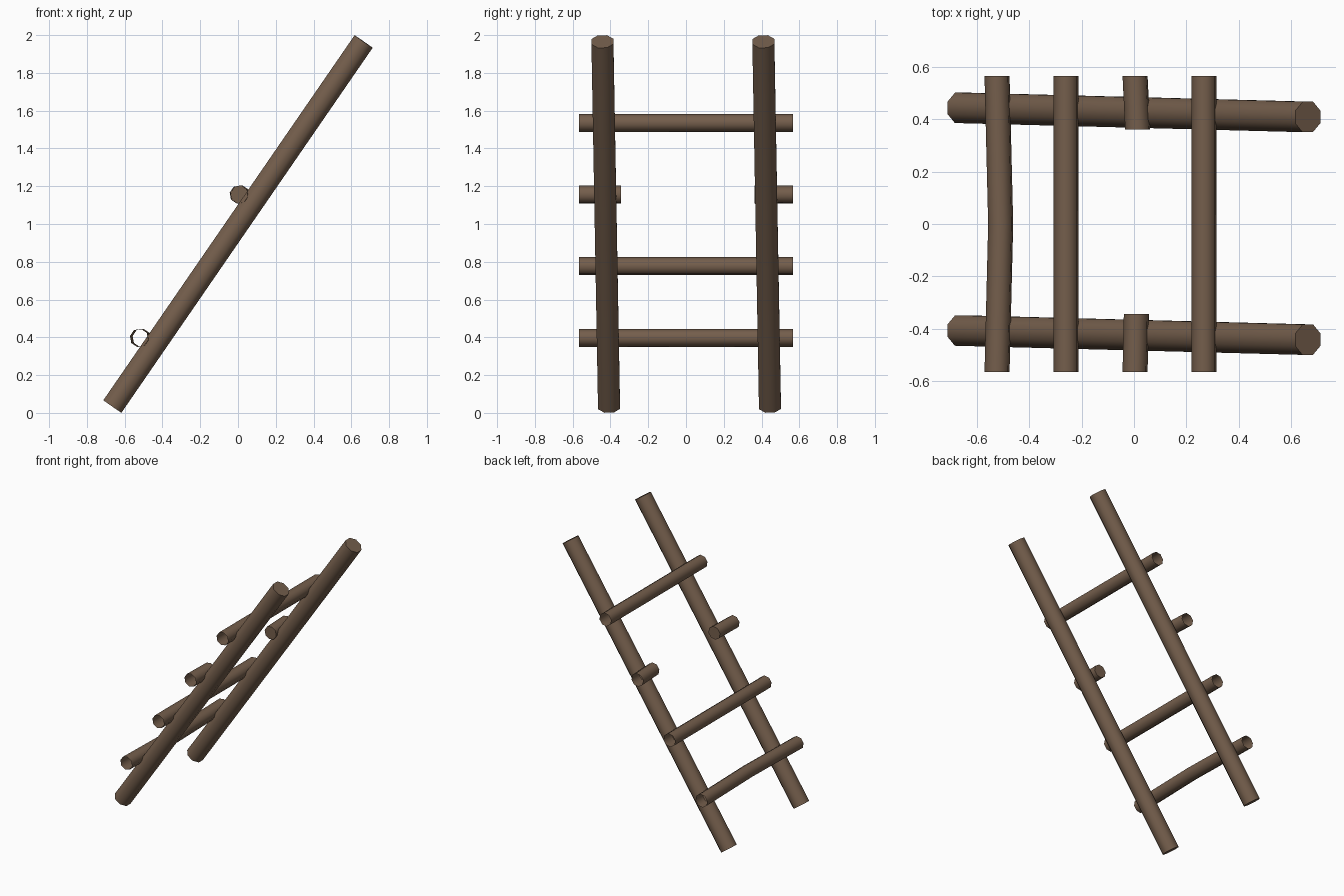
import bpy, bmesh, math
from mathutils import Vector

if "Cube" in bpy.data.objects:
    bpy.data.objects.remove(bpy.data.objects["Cube"])

wood = bpy.data.materials.new("brown_wood")
wood.diffuse_color = (0.175, 0.112, 0.072, 1)
wood.use_nodes = True
wood.node_tree.nodes["Principled BSDF"].inputs["Base Color"].default_value = wood.diffuse_color

SIDES = 8
SLOPE = Vector((1.33, -0.035, 1.932)).normalized()   # lean of the ladder


def pole(name, path, radius, axis, cap_start=False, cap_end=False):
    """Eight-sided pole through the path points, with rings square to axis."""
    axis = Vector(axis).normalized()
    side = Vector((0, 1, 0)) if abs(axis.y) < 0.5 else SLOPE
    u = (side - axis * side.dot(axis)).normalized()
    v = axis.cross(u)
    bm = bmesh.new()
    rings = []
    for p in path:
        ring = []
        for i in range(SIDES):
            a = 2 * math.pi * (i + 0.5) / SIDES
            ring.append(bm.verts.new(Vector(p) + radius * (u * math.cos(a) + v * math.sin(a))))
        rings.append(ring)
    for r0, r1 in zip(rings, rings[1:]):
        for i in range(SIDES):
            j = (i + 1) % SIDES
            bm.faces.new((r0[i], r0[j], r1[j], r1[i]))
    if cap_start:
        bm.faces.new(rings[0][::-1])
    if cap_end:
        bm.faces.new(rings[-1])
    for f in bm.faces:
        f.smooth = len(f.verts) == 4
    for e in bm.edges:
        if any(len(f.verts) > 4 for f in e.link_faces):
            e.smooth = False
    mesh = bpy.data.meshes.new(name)
    bm.to_mesh(mesh)
    bm.free()
    mesh.materials.append(wood)
    bpy.context.collection.objects.link(bpy.data.objects.new(name, mesh))


# Two long leaning rails with closed ends
for name, y in (("front_rail", -0.425), ("back_rail", 0.427)):
    pole(name, [(-0.665, y + 0.0175, 0.034), (0.665, y - 0.0175, 1.966)],
         0.063, SLOPE, True, True)

# Whole rungs: open-ended tubes, the lowest one slightly bent
E = 0.567
R = 0.049
pole("lowest_bent_rung", [(-0.524, -E, 0.397), (-0.510, 0, 0.397), (-0.524, E, 0.397)], R, (0, 1, 0))
pole("second_rung", [(-0.26, -E, 0.777), (-0.26, E, 0.777)], R, (0, 1, 0))
pole("top_rung", [(0.268, -E, 1.535), (0.268, E, 1.535)], R, (0, 1, 0))

# Broken third rung: two stubs closed at the broken end
pole("front_broken_stub", [(0.004, -E, 1.156), (0.009, -0.345, 1.156)], R, (0, 1, 0), cap_end=True)
pole("back_broken_stub", [(0.014, 0.362, 1.156), (0.004, E, 1.156)], R, (0, 1, 0), cap_start=True)
